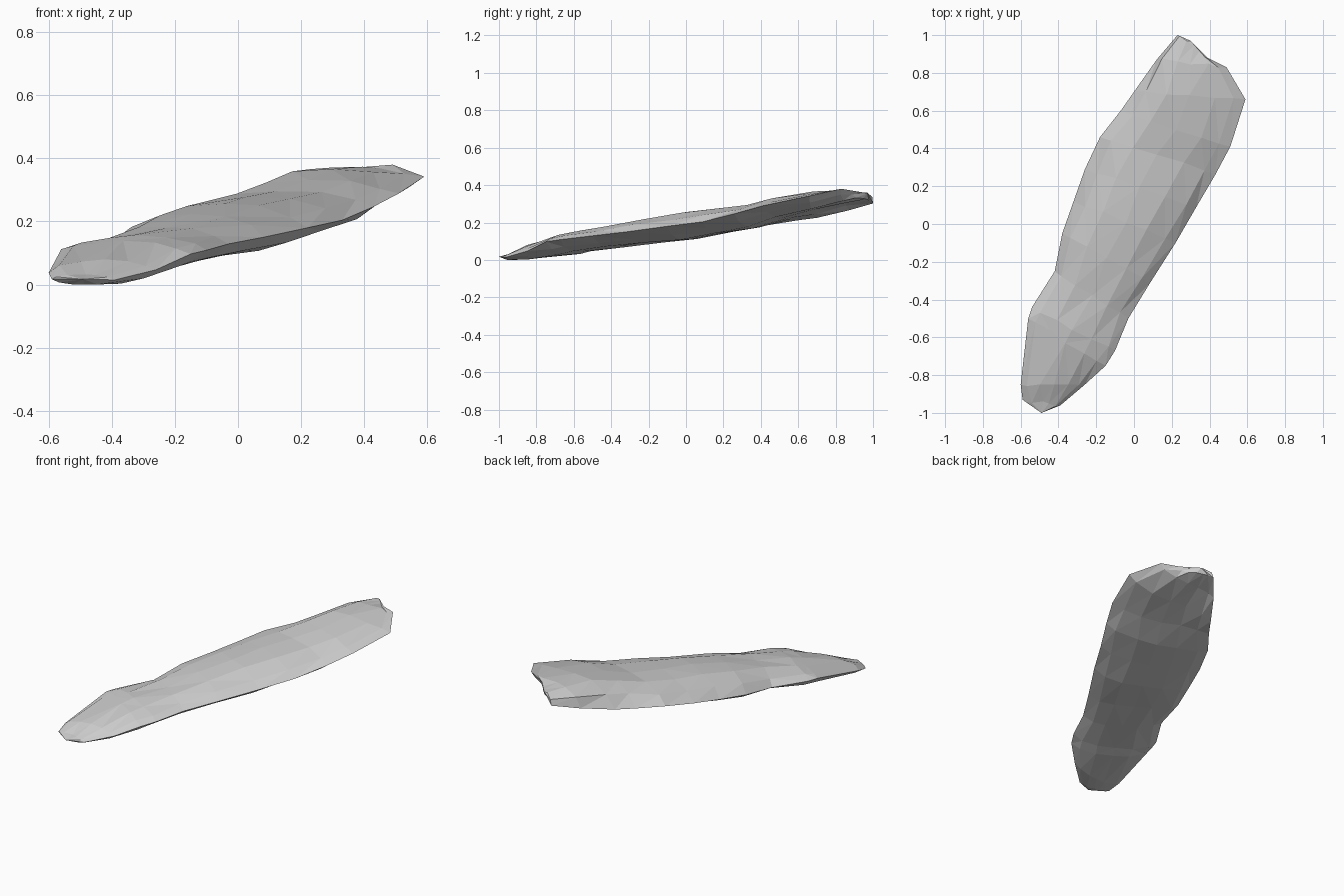
import bpy, bmesh, random
from mathutils import Vector

if "Cube" in bpy.data.objects:
    bpy.data.objects.remove(bpy.data.objects["Cube"])

random.seed(4)

# Stations along the slab: left edge xyz, right edge xyz, crown z, underside z, underside fullness
STATIONS = [
    (-.59, -.93, .02, -.39, -.96, .018, .035, .003, 4),
    (-.60, -.85, .04, -.26, -.85, .05, .08, .005, 4),
    (-.56, -.50, .115, -.15, -.75, .10, .14, .033, 4),
    (-.54, -.44, .115, -.10, -.67, .112, .158, .048, 4),
    (-.42, -.25, .115, -.03, -.50, .132, .188, .072, 5),
    (-.38, -.05, .135, .08, -.32, .153, .228, .098, 5),
    (-.32, .12, .155, .22, -.10, .183, .258, .112, 4.5),
    (-.26, .29, .18, .33, .09, .207, .278, .148, 4),
    (-.18, .46, .205, .43, .26, .25, .30, .175, 3.5),
    (-.07, .60, .215, .51, .41, .292, .335, .225, 3),
    (.00, .70, .228, .59, .66, .345, .366, .27, 2),
    (.12, .87, .268, .49, .83, .383, .376, .31, 2),
    (.23, 1.0, .305, .39, .88, .375, .362, .333, 2),
]
TOP_STEPS = (.1, .28, .5, .72, .9)
UNDER_STEPS = (.9, .7, .5, .3, .1)


def ring(bm, s):
    """Closed section: left edge, over the top, right edge, back underneath."""
    left, right = Vector(s[:3]), Vector(s[3:6])

    def point(t, z_mid, power):
        p = left.lerp(right, t)
        p.z += (z_mid - p.z) * (1 - abs(2 * t - 1) ** power)
        p.x += random.uniform(-.01, .01)
        p.y += random.uniform(-.01, .01)
        p.z += random.uniform(-.004, .004) * (z_mid > .05)
        return bm.verts.new(p)

    loop = [bm.verts.new(left)]
    loop += [point(t, s[6], 3.2) for t in TOP_STEPS]
    loop.append(bm.verts.new(right))
    loop += [point(t, s[7], s[8]) for t in UNDER_STEPS]
    return loop


def fan(bm, loop, tip):
    v = bm.verts.new(tip)
    for a, b in zip(loop, loop[1:] + loop[:1]):
        bm.faces.new((a, b, v))


# Rough faceted slab
bm = bmesh.new()
rings = [ring(bm, s) for s in STATIONS]
for r0, r1 in zip(rings, rings[1:]):
    for i in range(len(r0)):
        j = (i + 1) % len(r0)
        bm.faces.new((r0[i], r0[j], r1[j], r1[i]))

# Blunt lower tip and upper tip
fan(bm, rings[0], (-.49, -1.0, .02))
fan(bm, rings[-1], (.30, .97, .36))

bmesh.ops.triangulate(bm, faces=bm.faces[:])
bmesh.ops.recalc_face_normals(bm, faces=bm.faces[:])
low = min(v.co.z for v in bm.verts)
for v in bm.verts:
    v.co.z -= low

mesh = bpy.data.meshes.new("rock_slab")
bm.to_mesh(mesh)
bm.free()
bpy.context.collection.objects.link(bpy.data.objects.new("rock_slab", mesh))
